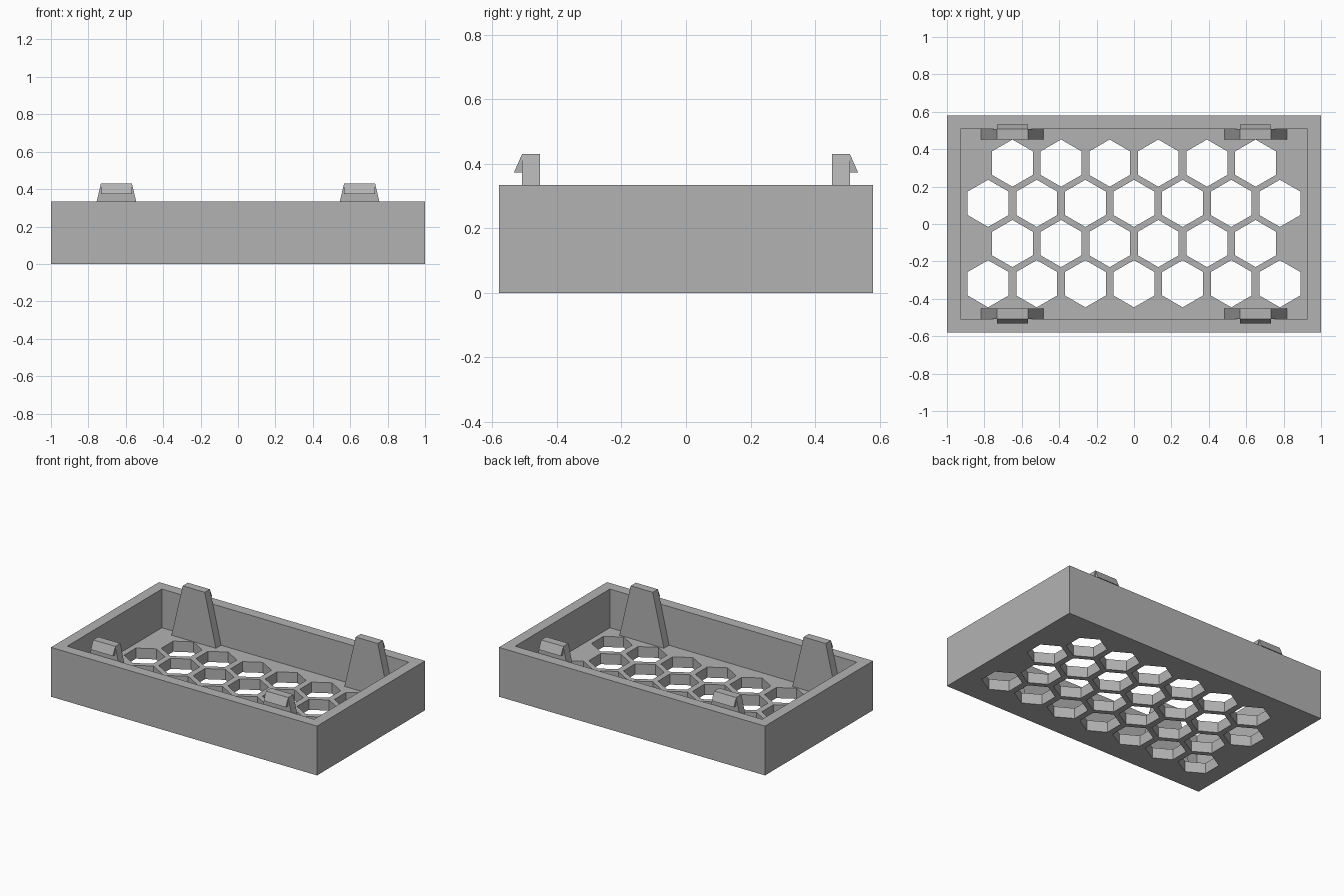
import bpy, bmesh, math
from mathutils import Matrix

cube = bpy.data.objects.get("Cube")
if cube:
    bpy.data.objects.remove(cube, do_unlink=True)

grey = bpy.data.materials.new("mid_grey")
grey.use_nodes = True
colour = (0.45, 0.45, 0.45, 1)
grey.diffuse_color = colour
grey.node_tree.nodes["Principled BSDF"].inputs["Base Color"].default_value = colour

W, D, H = 1.0, 0.58, 0.335      # half width, half depth, height of the tray
WALL, FLOOR = 0.072, 0.072
PITCH, ROW, HEX_R = 0.26, 0.215, 0.126


def make_object(name, bm):
    bmesh.ops.recalc_face_normals(bm, faces=bm.faces)
    mesh = bpy.data.meshes.new(name)
    bm.to_mesh(mesh)
    bm.free()
    mesh.materials.append(grey)
    obj = bpy.data.objects.new(name, mesh)
    bpy.context.collection.objects.link(obj)
    return obj


def add_box(bm, x, y, z0, z1):
    bmesh.ops.create_cube(bm, size=1, matrix=Matrix.Translation((0, 0, (z0 + z1) / 2))
                          @ Matrix.Diagonal((2 * x, 2 * y, z1 - z0, 1)))


def add_prism(bm, points, offset):
    face = bm.faces.new([bm.verts.new(p) for p in points])
    new = bmesh.ops.extrude_face_region(bm, geom=[face])["geom"]
    bmesh.ops.translate(bm, vec=offset, verts=[v for v in new if isinstance(v, bmesh.types.BMVert)])


def cut(target, cutter):
    mod = target.modifiers.new(cutter.name, "BOOLEAN")
    mod.operation, mod.solver, mod.object = "DIFFERENCE", "EXACT", cutter
    bpy.context.view_layer.objects.active = target
    bpy.ops.object.modifier_apply(modifier=mod.name)
    bpy.data.objects.remove(cutter, do_unlink=True)


# Open tray
bm = bmesh.new()
add_box(bm, W, D, 0, H)
tray = make_object("tray", bm)

bm = bmesh.new()
add_box(bm, W - WALL, D - WALL, FLOOR, H + 0.1)
cut(tray, make_object("pocket_cutter", bm))

# Honeycomb vents: alternating rows of seven and six
bm = bmesh.new()
for row in range(4):
    count = 7 - row % 2
    for col in range(count):
        x, y = (col - (count - 1) / 2) * PITCH, (row - 1.5) * ROW + 0.003
        corners = [math.radians(30 + 60 * k) for k in range(6)]
        add_prism(bm, [(x + HEX_R * math.cos(a), y + HEX_R * math.sin(a), -0.1) for a in corners],
                  (0, 0, 0.25))
cut(tray, make_object("vent_cutter", bm))

# Tapered snap clips with a wedge hook on the outer side
TOP, LEDGE, INNER, OUTER, TIP = 0.43, 0.373, 0.453, 0.508, 0.533
HALF_TOP, HALF_BASE = 0.083, 0.167
for x, x_name in ((-0.65, "right"), (0.65, "left")):
    for side, y_name in ((-1, "front"), (1, "back")):
        bm = bmesh.new()
        add_prism(bm, [(x - HALF_BASE, side * INNER, FLOOR), (x + HALF_BASE, side * INNER, FLOOR),
                       (x + HALF_TOP, side * INNER, TOP), (x - HALF_TOP, side * INNER, TOP)],
                  (0, side * (OUTER - INNER), 0))
        make_object(f"{y_name}_{x_name}_clip", bm)
        bm = bmesh.new()
        add_prism(bm, [(x - HALF_TOP, side * OUTER, TOP), (x - HALF_TOP, side * TIP, LEDGE),
                       (x - HALF_TOP, side * OUTER, LEDGE)], (2 * HALF_TOP, 0, 0))
        make_object(f"{y_name}_{x_name}_clip_hook", bm)
